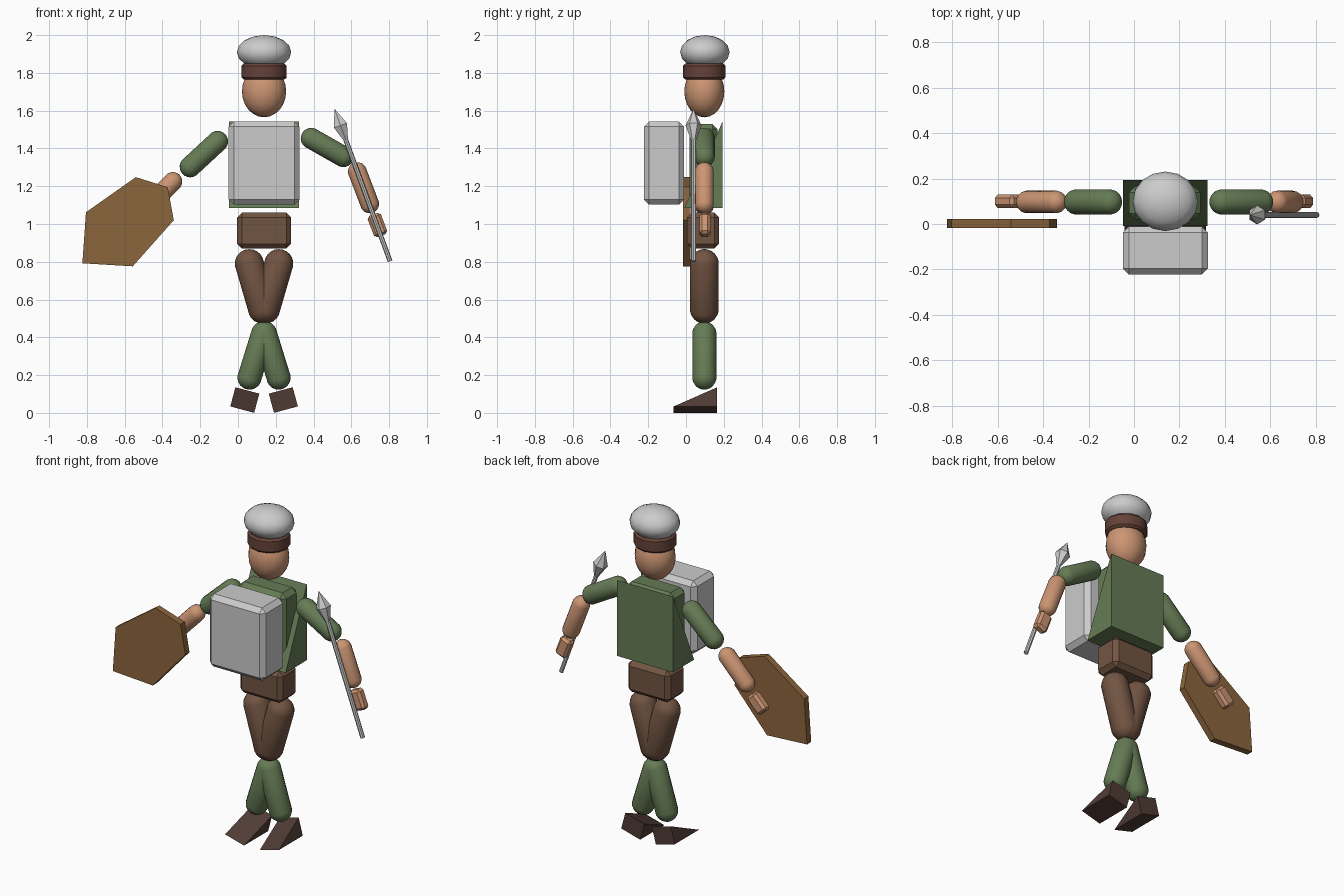
import bpy, bmesh, math
from mathutils import Matrix, Vector

if "Cube" in bpy.data.objects:
    bpy.data.objects.remove(bpy.data.objects["Cube"])

CX, CY = 0.138, 0.097          # body axis


def mat(name, rgb):
    m = bpy.data.materials.new(name)
    m.diffuse_color = (*rgb, 1)
    m.use_nodes = True
    m.node_tree.nodes["Principled BSDF"].inputs["Base Color"].default_value = m.diffuse_color
    return m


GREEN = mat("green_cloth", (0.13, 0.20, 0.09))
BROWN = mat("brown_cloth", (0.17, 0.09, 0.055))
SKIN = mat("skin", (0.60, 0.30, 0.17))
WOOD = mat("wood", (0.26, 0.13, 0.045))
BAND = mat("band_leather", (0.13, 0.055, 0.04))
BOOT = mat("boot_leather", (0.08, 0.045, 0.035))


def finish(name, bm, material=None, matrix=None, smooth=False):
    if matrix:
        bm.transform(matrix)
    bmesh.ops.recalc_face_normals(bm, faces=bm.faces)
    me = bpy.data.meshes.new(name)
    bm.to_mesh(me)
    bm.free()
    ob = bpy.data.objects.new(name, me)
    bpy.context.collection.objects.link(ob)
    if material:
        me.materials.append(material)
    if smooth:
        bpy.ops.object.select_all(action='DESELECT')
        ob.select_set(True)
        bpy.context.view_layer.objects.active = ob
        bpy.ops.object.shade_smooth_by_angle(angle=math.radians(40))
    return ob


def place(loc, tilt=0):
    return Matrix.Translation(loc) @ Matrix.Rotation(tilt, 4, 'Y')


def box(name, loc, size, bevel, material=None, tilt=0):
    bm = bmesh.new()
    bmesh.ops.create_cube(bm, size=1)
    bm.transform(Matrix.Diagonal((*size, 1)))
    bmesh.ops.bevel(bm, geom=bm.edges[:], offset=bevel, segments=1,
                    affect='EDGES', clamp_overlap=True)
    return finish(name, bm, material, place(loc, tilt))


def capsule(name, a, b, r, material):
    """Capsule between two (x, z) end centres at the body depth."""
    dx, dz = b[0] - a[0], b[1] - a[1]
    half = math.hypot(dx, dz) / 2
    bm = bmesh.new()
    bmesh.ops.create_uvsphere(bm, u_segments=16, v_segments=11, radius=r)
    for v in bm.verts:
        v.co.z += half if v.co.z > 0 else -half
    mid = ((a[0] + b[0]) / 2, CY, (a[1] + b[1]) / 2)
    return finish(name, bm, material, place(mid, math.atan2(dx, dz)), True)


def ball(name, loc, size, segs, rings, material=None):
    bm = bmesh.new()
    bmesh.ops.create_uvsphere(bm, u_segments=segs, v_segments=rings, radius=1)
    return finish(name, bm, material,
                  Matrix.Translation(loc) @ Matrix.Diagonal((*size, 1)), True)


def prism(name, pts, vec, material, matrix=None):
    """Extrude a flat outline along vec."""
    bm = bmesh.new()
    f = bm.faces.new([bm.verts.new(p) for p in pts])
    ext = bmesh.ops.extrude_face_region(bm, geom=[f], use_keep_orig=True)
    bmesh.ops.translate(bm, vec=Vector(vec), verts=[
        g for g in ext["geom"] if isinstance(g, bmesh.types.BMVert)])
    return finish(name, bm, material, matrix)


def wedge(name, loc, size, material, tilt=0):
    """Tall at the back, running down to a sharp front edge."""
    w, d, h = (s / 2 for s in size)
    return prism(name, [(-w, -d, -h), (-w, d, -h), (-w, d, h)],
                 (2 * w, 0, 0), material, place(loc, tilt))


# Head and hat
ball("head", (CX, CY, 1.702), (0.117, 0.106, 0.137), 16, 12, SKIN)
bm = bmesh.new()
bmesh.ops.create_cone(bm, cap_ends=True, segments=12, radius1=0.12,
                      radius2=0.12, depth=0.085)
bmesh.ops.bevel(bm, geom=[e for e in bm.edges if abs(e.verts[0].co.z - e.verts[1].co.z) < 1e-4],
                offset=0.012, segments=1, affect='EDGES')
finish("hat_band", bm, BAND, Matrix.Translation((CX, CY, 1.807))
       @ Matrix.Diagonal((1, 0.94, 1, 1)), True)
ball("hat", (CX, CY + 0.003, 1.91), (0.144, 0.131, 0.09), 16, 8)

# Trunk, tunic wedge, pelvis and chest pack
box("torso", (CX - 0.003, 0.093, 1.31), (0.315, 0.148, 0.44), 0.028, GREEN)
wedge("tunic", (CX, 0.092, 1.313), (0.372, 0.202, 0.458), GREEN)
box("pelvis", (CX, 0.09, 0.965), (0.285, 0.17, 0.19), 0.025, BROWN)
box("chest_pack", (CX, -0.117, 1.322), (0.375, 0.213, 0.44), 0.027)

# Legs and boots, mirrored about the body axis
for side, s in (("left", -1), ("right", 1)):
    capsule(side + "_thigh", (CX + s * 0.078, 0.79), (CX + s * 0.008, 0.55), 0.077, BROWN)
    capsule(side + "_shin", (CX + s * 0.005, 0.42), (CX + s * 0.077, 0.187), 0.064, GREEN)
    wedge(side + "_boot", (CX + s * 0.102, 0.05, 0.068), (0.131, 0.23, 0.105),
          BOOT, -s * math.radians(15))

# Arms: shoulder, elbow, forearm, wrist and hand centre
arms = {
    "shield": [(-0.108, 1.437), (-0.253, 1.303), (-0.345, 1.225), (-0.47, 1.095), (-0.553, 1.0)],
    "spear": [(0.388, 1.453), (0.557, 1.357), (0.632, 1.277), (0.697, 1.107), (0.738, 0.995)],
}
for n, (sh, el, fa, wr, ha) in arms.items():
    capsule(n + "_upper_arm", sh, el, 0.056, GREEN)
    capsule(n + "_forearm", fa, wr, 0.05, SKIN)
    box(n + "_hand", (ha[0], 0.1, ha[1]), (0.075, 0.058, 0.12), 0.014, SKIN,
        math.atan2(fa[0] - wr[0], fa[1] - wr[1]))

# Shield
outline = [(-0.541, 1.248), (-0.372, 1.195), (-0.34, 1.02),
           (-0.557, 0.776), (-0.824, 0.792), (-0.805, 1.062)]
prism("shield", [(x, -0.017, z) for x, z in outline], (0, 0.04, 0), WOOD)

# Spear: shaft and double-cone point along one tilted axis
TILT = math.atan2(-0.365, 1)
axis = Vector((math.sin(TILT), 0, math.cos(TILT)))
butt = Vector((0.805, 0.04, 0.803))
for name, start, length, r1, r2, segs in (
        ("spear_shaft", 0, 0.72, 0.013, 0.013, 8),
        ("spear_socket", 0.68, 0.085, 0.013, 0.042, 6),
        ("spear_point", 0.765, 0.095, 0.042, 0, 6)):
    bm = bmesh.new()
    bmesh.ops.create_cone(bm, cap_ends=True, segments=segs, radius1=r1,
                          radius2=r2, depth=length)
    finish(name, bm, None, place(butt + axis * (start + length / 2), TILT), segs == 8)
